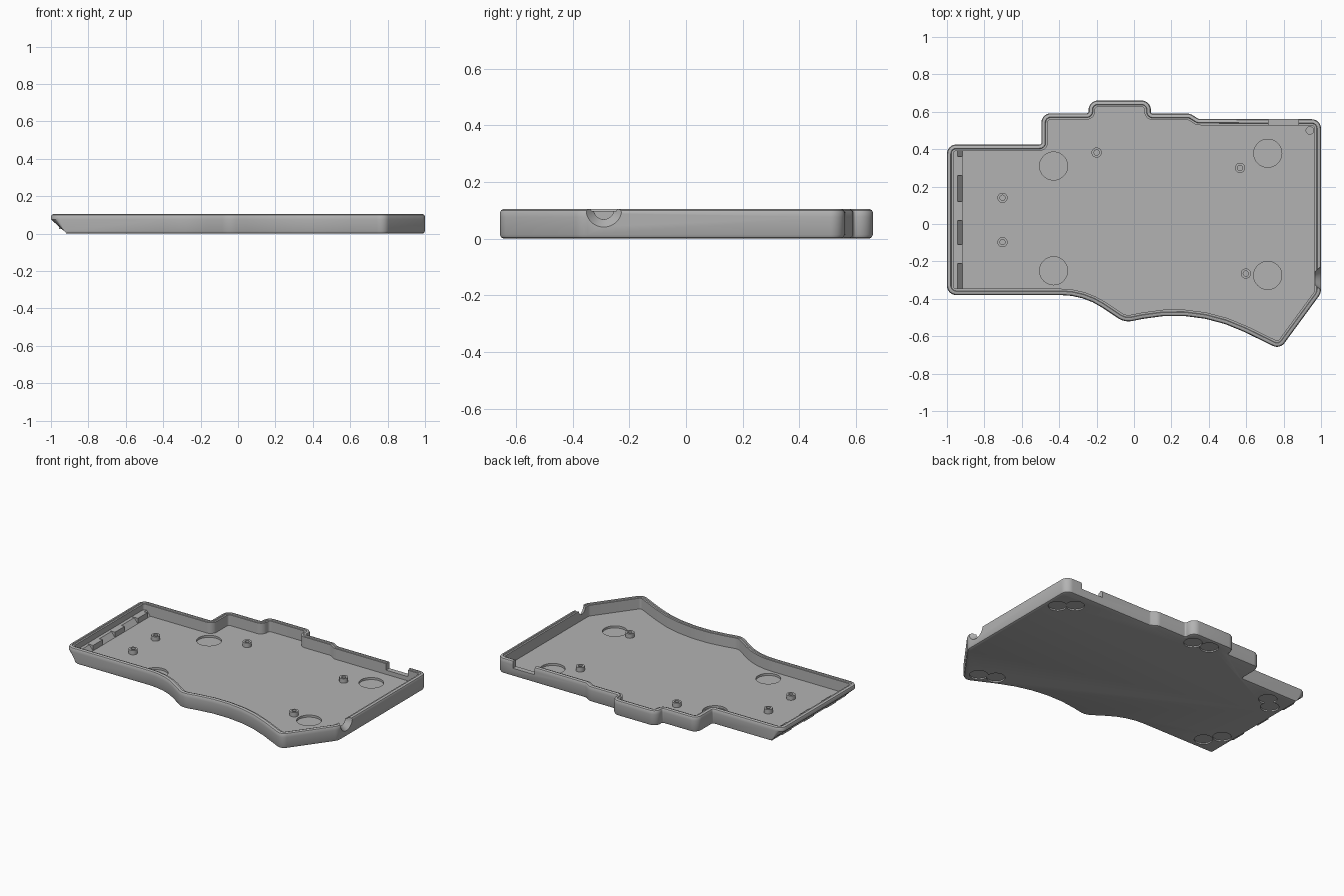
import bpy, bmesh, math
from mathutils import Vector

if "Cube" in bpy.data.objects:
    bpy.data.objects.remove(bpy.data.objects["Cube"])

grey = bpy.data.materials.new("case_grey")
grey.diffuse_color = (0.45, 0.45, 0.45, 1)
grey.use_nodes = True
grey.node_tree.nodes["Principled BSDF"].inputs["Base Color"].default_value = grey.diffuse_color

# Case outline, counter-clockwise: x, y, corner radius
OUTLINE = [(-1, -.38, .05), (-.27, -.38, .40), (-.05, -.527, .10), (.33, -.45, .85),
           (.78, -.670, .05), (1, -.37, .07), (1, .56, .05), (.345, .562, .02),
           (.30, .59, .05), (.09, .59, .01), (.09, .66, .05), (-.243, .66, .05),
           (-.243, .592, .01), (-.495, .592, .05), (-.495, .425, .01), (-1, .425, .05)]
FLOOR, TOP = .027, .104


def filleted(corners):
    """Polygon with every corner replaced by an arc."""
    pts, n = [], len(corners)
    for i, (x, y, r) in enumerate(corners):
        p = Vector((x, y))
        d0 = (p - Vector(corners[i - 1][:2])).normalized()
        d1 = (Vector(corners[(i + 1) % n][:2]) - p).normalized()
        turn = math.atan2(d0.x * d1.y - d0.y * d1.x, d0.dot(d1))
        s = 1 if turn > 0 else -1
        start = p - d0 * r * math.tan(abs(turn) / 2)
        centre = start + Vector((-d0.y, d0.x)) * r * s
        arm = start - centre
        steps = max(4, int(abs(turn) / math.radians(7)))
        for k in range(steps + 1):
            a = turn * k / steps
            pts.append(centre + Vector((arm.x * math.cos(a) - arm.y * math.sin(a),
                                        arm.x * math.sin(a) + arm.y * math.cos(a))))
    return pts


def inset(pts, d):
    """Mitred inward offset with the same number of points."""
    out, n = [], len(pts)
    for i, p in enumerate(pts):
        a = (p - pts[i - 1]).normalized()
        b = (pts[(i + 1) % n] - p).normalized()
        na, nb = Vector((-a.y, a.x)), Vector((-b.y, b.x))
        out.append(p + (na + nb) * d / (1 + na.dot(nb)))
    return out


def finish(name, bm):
    bmesh.ops.remove_doubles(bm, verts=bm.verts, dist=1e-5)
    bmesh.ops.dissolve_degenerate(bm, edges=bm.edges, dist=1e-5)
    bmesh.ops.recalc_face_normals(bm, faces=bm.faces)
    me = bpy.data.meshes.new(name)
    bm.to_mesh(me)
    bm.free()
    ob = bpy.data.objects.new(name, me)
    bpy.context.collection.objects.link(ob)
    me.materials.append(grey)
    return ob


def loft(name, rings, closed=False):
    """Skin equal-length rings of 3D points; cap the ends unless closed."""
    bm = bmesh.new()
    vs = [[bm.verts.new(p) for p in ring] for ring in rings]
    n = len(vs[0])
    pairs = list(zip(vs, vs[1:])) + ([(vs[-1], vs[0])] if closed else [])
    for lo, hi in pairs:
        for i in range(n):
            j = (i + 1) % n
            bm.faces.new((lo[i], lo[j], hi[j], hi[i]))
    if not closed:
        bm.faces.new(vs[0][::-1])
        bm.faces.new(vs[-1])
    return finish(name, bm)


def circle(x, y, r, z, n=40):
    return [(x + r * math.cos(2 * math.pi * k / n), y + r * math.sin(2 * math.pi * k / n), z)
            for k in range(n)]


def box(name, x0, x1, y0, y1, z0, z1):
    return loft(name, [[(x0, y0, z), (x1, y0, z), (x1, y1, z), (x0, y1, z)] for z in (z0, z1)])


def smooth(ob):
    bpy.ops.object.select_all(action='DESELECT')
    ob.select_set(True)
    bpy.context.view_layer.objects.active = ob
    bpy.ops.object.shade_smooth_by_angle(angle=math.radians(28))


# Tray shell: inset, height, smallest x (makes the sloped left end)
profile = [(.014, 0, -.920), (.005, .004, -.917), (0, .014, -.930), (0, .076, -1), (0, .092, -1),
           (.004, .100, -1), (.012, TOP, -1), (.020, TOP, -1), (.023, .098, -1),
           (.034, .098, -1), (.034, .060, -1), (.034, .060, -.945), (.034, FLOOR, -.918)]
base = filleted(OUTLINE)
tray = loft("case_tray", [[(max(p.x, xmin), p.y, z) for p in inset(base, d)]
                          for d, z, xmin in profile])

# Cutters
cutters = []
for x, y in ((-.43, .31), (-.43, -.25), (.715, .378), (.715, -.275)):      # round floor pockets
    cutters.append(loft("pocket_cutter", [circle(x, y, .075, z, 48) for z in (.013, .05)]))
cutters.append(loft("reset_cutter", [circle(.94, .50, .02, z) for z in (.013, .05)]))
feet = [(.92, .38), (.84, .45), (.75, -.56), (.65, -.52), (.01, .565), (-.10, .585),
        (-.77, .335), (-.84, .27), (-.786, -.286), (-.852, -.19)]
for x, y in feet:                                                          # paired foot recesses
    cutters.append(loft("foot_cutter", [circle(x, y, .056, z) for z in (-.02, .009)]))
cutters.append(box("port_cutter", .72, .88, .48, .62, .055, .15))          # back port notch
cone = [[(x, -.29 + r * math.cos(a * math.pi / 24), TOP + r * math.sin(a * math.pi / 24))
         for a in range(48)] for x, r in ((.94, .034), (.967, .036), (1.003, .066))]
cutters.append(loft("cable_cutter", cone))                                 # flared cable notch

bpy.context.view_layer.objects.active = tray
for c in cutters:
    c.hide_render = True
    m = tray.modifiers.new("cut", 'BOOLEAN')
    m.operation, m.solver, m.object = 'DIFFERENCE', 'EXACT', c
    bpy.ops.object.modifier_apply(modifier=m.name)
for c in cutters:
    bpy.data.objects.remove(c)
smooth(tray)

# Hollow screw posts
for i, (x, y) in enumerate(((-.2, .382), (-.703, .14), (-.703, -.097), (.567, .30), (.598, -.265))):
    post = loft(f"screw_post_{i + 1}", [circle(x, y, r, z, 32) for r, z in
                ((.027, FLOOR - .004), (.027, .056), (.014, .056), (.014, FLOOR - .004))], True)
    smooth(post)

# Tabs between the sloped ribs at the left end
for i, (y0, y1) in enumerate(((.26, .36), (.02, .12), (-.21, -.11))):
    box(f"end_tab_{i + 1}", -.956, -.918, y0, y1, FLOOR - .002, .063)
